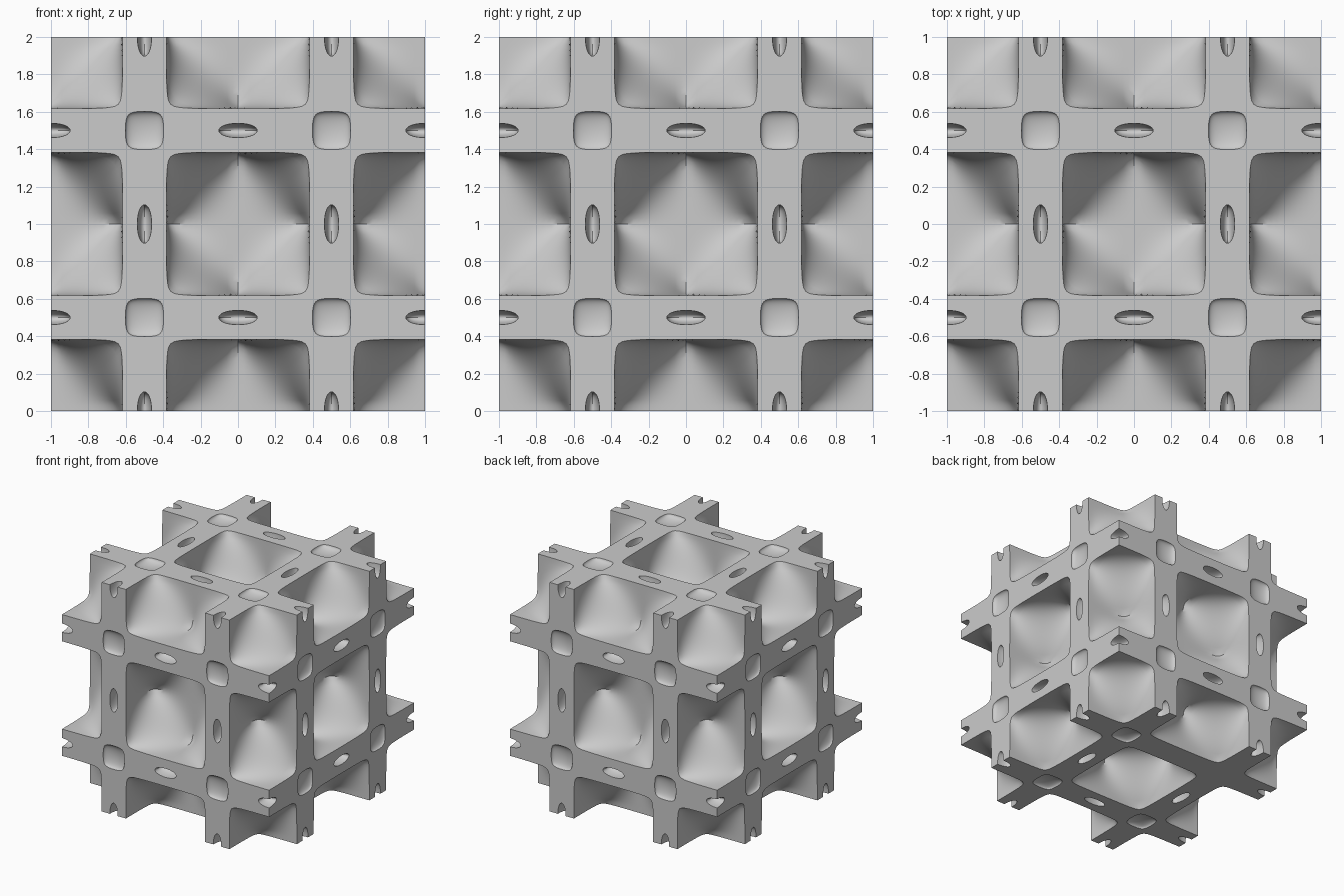
import bpy, bmesh
from math import cos, pi
from itertools import product
from mathutils import Matrix, Vector

default_cube = bpy.data.objects.get("Cube")
if default_cube:
    bpy.data.objects.remove(default_cube, do_unlink=True)

LEVEL = 0.8  # half thickness of the periodic shell, as a field value


def field(p):
    a, b, c = (cos(2 * pi * v) for v in p)
    return 3 * (a + b + c) + 4 * a * b * c


def void_template(name, centre, stretch, cells):
    """Closed pocket: a gridded cube pushed along rays onto the level surface."""
    bm = bmesh.new()
    bmesh.ops.create_cube(bm, size=2)
    bmesh.ops.subdivide_edges(bm, edges=bm.edges[:], cuts=cells - 1, use_grid_fill=True)
    centre = Vector(centre)
    for v in bm.verts:
        ray = Vector(a * b for a, b in zip(v.co, stretch))
        step = 0.02
        high = step
        while field(centre + ray * high) > LEVEL:
            high += step
        low = high - step
        for _ in range(16):
            mid = (low + high) / 2
            if field(centre + ray * mid) > LEVEL:
                low = mid
            else:
                high = mid
        v.co = ray * high
    mesh = bpy.data.meshes.new(name)
    bm.to_mesh(mesh)
    bm.free()
    return mesh


def mesh_object(name, bm):
    mesh = bpy.data.meshes.new(name)
    bm.to_mesh(mesh)
    bm.free()
    obj = bpy.data.objects.new(name, mesh)
    bpy.context.scene.collection.objects.link(obj)
    return obj


# Two pocket shapes: large chambers and thin square lenses
chamber = void_template("chamber", (0, 0, 0), (0.4, 0.4, 0.4), 24)
lens = void_template("lens", (0.5, 0.5, 0), (0.1, 0.1, 0.04), 10)
turns = [Matrix.Rotation(pi / 2, 4, "Y"), Matrix.Rotation(pi / 2, 4, "X"), Matrix()]

# One pocket on every half-unit lattice point
bm = bmesh.new()
for spot in product(range(-2, 3), repeat=3):
    odd = [n % 2 for n in spot]
    if sum(odd) in (0, 3):
        part, turn = chamber.copy(), Matrix()
    else:
        thin_axis = odd.index(1 if sum(odd) == 1 else 0)
        part, turn = lens.copy(), turns[thin_axis]
    place = Vector(spot) / 2 + Vector((0, 0, 1))
    part.transform(Matrix.Translation(place) @ turn)
    bm.from_mesh(part)
    bpy.data.meshes.remove(part)
cutter = mesh_object("pocket_cutter", bm)
cutter.hide_render = True

# Solid block, hollowed by the pockets
bm = bmesh.new()
bmesh.ops.create_cube(bm, size=2, matrix=Matrix.Translation((0, 0, 1)))
lattice = mesh_object("lattice_block", bm)
bpy.ops.object.select_all(action="DESELECT")
bpy.context.view_layer.objects.active = lattice
lattice.select_set(True)
for solver in ("MANIFOLD", "EXACT"):
    cut = lattice.modifiers.new("pockets", "BOOLEAN")
    cut.operation = "DIFFERENCE"
    cut.object = cutter
    cut.solver = solver
    bpy.ops.object.modifier_apply(modifier=cut.name)
    if len(lattice.data.vertices) > 100:
        break
bpy.data.objects.remove(cutter, do_unlink=True)

# Weld slivers left along the cut
bm = bmesh.new()
bm.from_mesh(lattice.data)
bmesh.ops.remove_doubles(bm, verts=bm.verts[:], dist=0.0001)
bm.to_mesh(lattice.data)
bm.free()

# Single grey finish
grey = bpy.data.materials.new("light_grey")
grey.use_nodes = True
colour = (0.6, 0.6, 0.6, 1)
grey.diffuse_color = colour
grey.node_tree.nodes["Principled BSDF"].inputs["Base Color"].default_value = colour
lattice.data.materials.clear()
lattice.data.materials.append(grey)
for face in lattice.data.polygons:
    face.material_index = 0
bpy.ops.object.shade_smooth_by_angle(angle=pi / 6)
